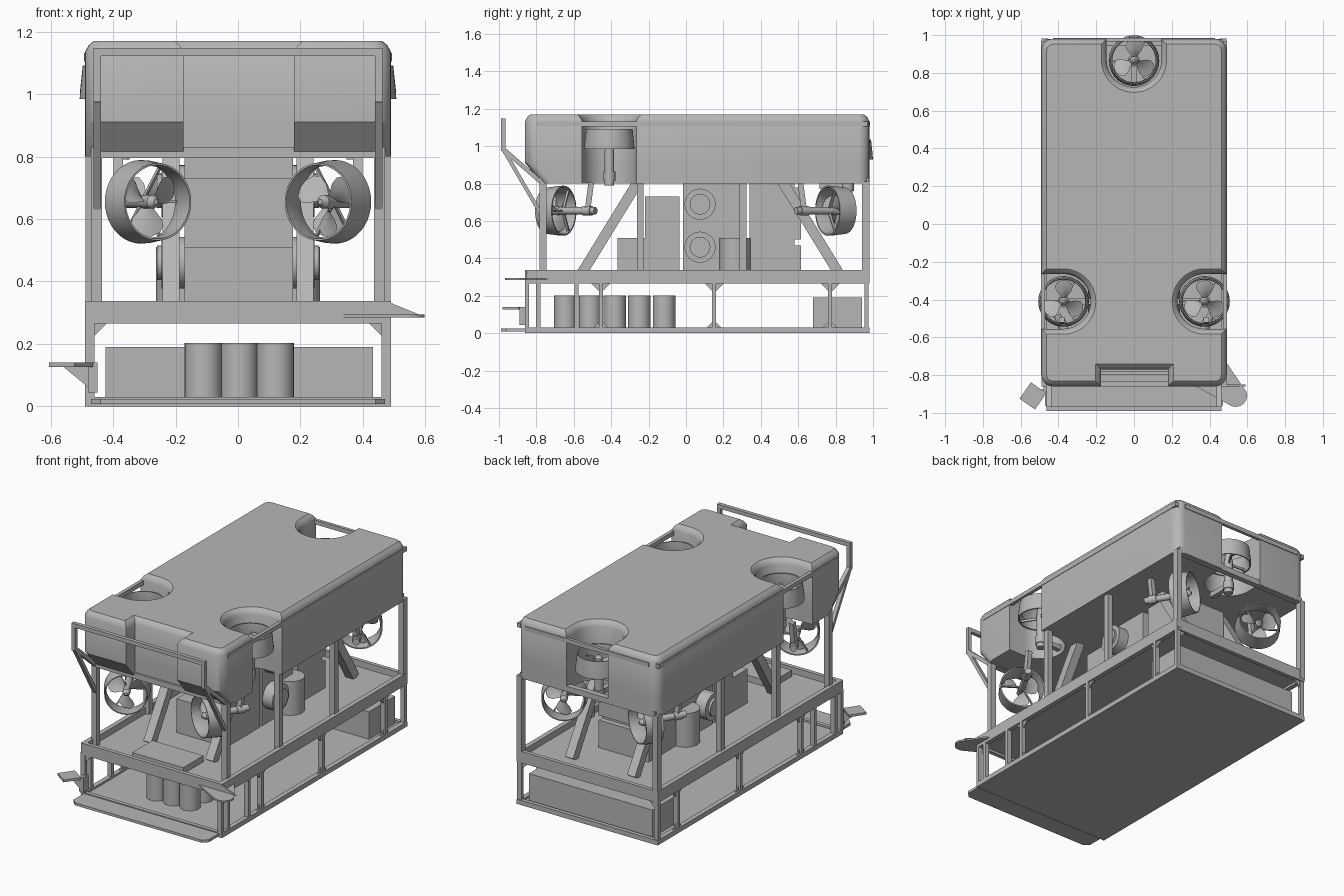
import bpy, bmesh, math
from mathutils import Vector, Matrix

if "Cube" in bpy.data.objects:
    bpy.data.objects.remove(bpy.data.objects["Cube"])

grey = bpy.data.materials.new("plain grey")
grey.diffuse_color = (0.47, 0.47, 0.47, 1)
grey.use_nodes = True
grey.node_tree.nodes["Principled BSDF"].inputs["Base Color"].default_value = grey.diffuse_color


def finish(bm, name):
    bmesh.ops.recalc_face_normals(bm, faces=bm.faces[:])
    me = bpy.data.meshes.new(name)
    bm.to_mesh(me)
    bm.free()
    me.materials.append(grey)
    me.shade_smooth()
    me.set_sharp_from_angle(angle=math.radians(32))
    ob = bpy.data.objects.new(name, me)
    bpy.context.collection.objects.link(ob)
    return ob


def add_box(bm, x0, x1, y0, y1, z0, z1):
    m = Matrix.Translation(((x0 + x1) / 2, (y0 + y1) / 2, (z0 + z1) / 2)) @ \
        Matrix.Diagonal((x1 - x0, y1 - y0, z1 - z0, 1))
    bmesh.ops.create_cube(bm, size=1, matrix=m)


def add_bar(bm, a, b, w, h):
    # square bar between two points; w runs along x where possible
    a, b = Vector(a), Vector(b)
    d = (b - a).normalized()
    side = Vector((1, 0, 0)) if abs(d.x) < 0.9 else Vector((0, 1, 0))
    side = (side - d * side.dot(d)).normalized()
    rot = Matrix((side, d.cross(side), d)).transposed().to_4x4()
    m = Matrix.Translation((a + b) / 2) @ rot @ Matrix.Diagonal((w, h, (b - a).length, 1))
    bmesh.ops.create_cube(bm, size=1, matrix=m)


def add_cyl(bm, loc, r, depth, axis='Z', seg=32, r2=None):
    rot = {'Z': Matrix(), 'X': Matrix.Rotation(math.pi / 2, 4, 'Y')}[axis]
    bmesh.ops.create_cone(bm, cap_ends=True, segments=seg, radius1=r, radius2=r if r2 is None else r2,
                          depth=depth, matrix=Matrix.Translation(loc) @ rot)


def add_prism(bm, pts, axis, lo, hi):
    # flat outline extruded along an axis
    put = {'z': lambda p, t: (p[0], p[1], t), 'x': lambda p, t: (t, p[0], p[1]),
           'y': lambda p, t: (p[0], t, p[1])}[axis]
    f = bm.faces.new([bm.verts.new(put(p, lo)) for p in pts])
    g = bmesh.ops.extrude_face_region(bm, geom=[f])
    off = Vector(put((0, 0), hi - lo))
    bmesh.ops.translate(bm, vec=off, verts=[v for v in g['geom'] if isinstance(v, bmesh.types.BMVert)])
    bm.faces.new([bm.verts.new(put(p, lo)) for p in pts]) if f not in bm.faces else None


def arc(cx, cy, r, a0, a1, n):
    return [(cx + r * math.cos(math.radians(a0 + (a1 - a0) * i / n)),
             cy + r * math.sin(math.radians(a0 + (a1 - a0) * i / n))) for i in range(n + 1)]


# Foam float: plan outline with thruster cut-outs and front notch
outline = (arc(-.43, -.80, .06, 180, 270, 6) + [(-.175, -.86), (-.175, -.77), (.18, -.77), (.18, -.86)]
           + arc(.43, -.80, .06, 270, 360, 6) + [(.49, -.555)] + arc(.375, -.41, .145, 270, 90, 24)
           + [(.49, -.265)] + arc(.43, .92, .06, 0, 90, 6) + [(.145, .98)]
           + arc(0, .87, .145, 0, -180, 24) + [(-.145, .98)] + arc(-.43, .92, .06, 90, 180, 6)
           + [(-.49, -.265)] + arc(-.375, -.41, .145, 90, -90, 24) + [(-.49, -.555)])
bm = bmesh.new()
levels = []
for z in (1.135, .91, .80):
    # lowest level is pulled back to make the sloping chin
    levels.append([bm.verts.new((x, y + (.09 if z < .9 and y < -.79 else 0), z)) for x, y in outline])
n = len(outline)
top = bm.faces.new(levels[0])
for up, dn in zip(levels, levels[1:]):
    for i in range(n):
        bm.faces.new((up[i], dn[i], dn[(i + 1) % n], up[(i + 1) % n]))
bm.faces.new(levels[-1][::-1])
bm.normal_update()
bmesh.ops.inset_region(bm, faces=[top], thickness=.012, depth=.022, use_even_offset=True)
bmesh.ops.inset_region(bm, faces=[top], thickness=.016, depth=.013, use_even_offset=True)
finish(bm, "foam_float")


# Ducted thruster: propeller end along local +z, motor along -z
def thruster(name, loc, direction, motor_r, arm):
    bm = bmesh.new()
    prof = [(.124, .052), (.133, -.03), (.134, -.055), (.126, -.055), (.115, 0), (.118, .052)]
    seg = 40
    rings = [[bm.verts.new((r * math.cos(math.tau * i / seg), r * math.sin(math.tau * i / seg), z))
              for i in range(seg)] for r, z in prof]
    for a, b in zip(rings, rings[1:] + rings[:1]):
        for i in range(seg):
            j = (i + 1) % seg
            bm.faces.new((a[i], a[j], b[j], b[i]))
    # propeller blades
    for k in range(3):
        grid = []
        for r, half in ((.018, .45), (.04, .55), (.065, .62), (.09, .55), (.105, .38), (.112, .15)):
            row = []
            for t in (-1, -.5, 0, .5, 1):
                a = k * math.tau / 3 + .5 + half * t
                row.append(bm.verts.new((r * math.cos(a), r * math.sin(a), .045 * half * t - .015)))
            grid.append(row)
        blade = [bm.faces.new((p[i], p[i + 1], q[i + 1], q[i]))
                 for p, q in zip(grid, grid[1:]) for i in range(4)]
        bmesh.ops.solidify(bm, geom=blade, thickness=.004)
        # duct struts behind the blades
        a = k * math.tau / 3
        add_bar(bm, (0, 0, -.05), (.125 * math.cos(a), .125 * math.sin(a), -.045), .008, .014)
    add_cyl(bm, (0, 0, -.005), .022, .05, seg=20)
    add_cyl(bm, (0, 0, .03), .022, .02, seg=20, r2=.008)
    add_cyl(bm, (0, 0, -.14), motor_r, .22, seg=24)
    add_cyl(bm, (0, 0, -.20), motor_r + .006, .05, seg=24)
    rot = Vector(direction).to_track_quat('Z', 'Y').to_matrix().to_4x4()
    bm.transform(Matrix.Translation(loc) @ rot)
    # mounting arm from the motor
    root = Vector(loc) - Vector(direction).normalized() * .2
    add_bar(bm, root, root + Vector(arm), .03, .03)
    finish(bm, name)


for s, side in ((1, "right"), (-1, "left")):
    thruster("front_thruster_" + side, (.283 * s, -.70, .655), (-.5 * s, -.866, 0), .02, (0, .02, .15))
    thruster("rear_thruster_" + side, (.283 * s, .805, .655), (-.5 * s, .866, 0), .02, (0, -.02, .15))
    thruster("vertical_thruster_" + side, (.373 * s, -.41, 1.04), (0, 0, 1), .026, (-.15 * s, 0, 0))
thruster("vertical_thruster_rear", (0, .865, .985), (0, 0, 1), .026, (0, -.15, 0))

# Bottom skid plate with front lip
bm = bmesh.new()
add_box(bm, -.485, .485, -.86, .98, 0, .018)
add_prism(bm, [(-.47, -.84), (-.47, -.96), (-.44, -.99), (.44, -.99), (.47, -.96), (.47, -.84)], 'z', .008, .024)
finish(bm, "skid_plate")

# Deck plate, front step
bm = bmesh.new()
add_box(bm, -.46, .46, -.84, .96, .28, .298)
add_box(bm, -.175, .18, -.80, -.60, .298, .337)
finish(bm, "deck")

# Lower frame: rails, posts and gussets
bm = bmesh.new()
for s in (-1, 1):
    x0, x1 = sorted((.46 * s, .49 * s))
    add_box(bm, x0, x1, -.86, .98, .265, .337)
    add_box(bm, x0, x1, -.86, .98, 0, .03)
    for y in (-.85, -.79, -.585, -.455, .15, .77, .965):
        add_box(bm, x0, x1, y - .011, y + .011, .02, .28)
    t0, t1 = sorted((.471 * s, .479 * s))
    for y in (-.455, .15, .77):
        for d in (-1, 1):
            add_prism(bm, [(y, .27), (y + .055 * d, .27), (y, .215)], 'x', t0, t1)
            add_prism(bm, [(y, .025), (y + .045 * d, .025), (y, .07)], 'x', t0, t1)
    for y in (-.85, .965):
        add_prism(bm, [(.47 * s, .27), (.415 * s, .27), (.47 * s, .215)], 'y', y - .005, y + .005)
for y0, y1 in ((-.86, -.835), (.955, .98)):
    add_box(bm, -.47, .47, y0, y1, .265, .337)
    add_box(bm, -.47, .47, y0, y1, 0, .03)
finish(bm, "lower_frame")

# Upper frame: posts, inner diagonals, cross bars, rails around the float
bm = bmesh.new()
for s in (-1, 1):
    for y in (-.765, -.245, .305):
        add_box(bm, .453 * s - .018, .453 * s + .018, y - .018, y + .018, .3, .81)
    add_box(bm, .472 * s - .017, .472 * s + .017, .942, .982, .28, .81)
    add_bar(bm, (.215 * s, -.57, .30), (.215 * s, -.25, .82), .055, .055)
    add_bar(bm, (.215 * s, .83, .30), (.215 * s, .51, .82), .055, .055)
    add_box(bm, .482 * s - .011, .482 * s + .011, -.80, .97, 1.105, 1.132)
for y in (-.765, .96):
    add_box(bm, -.47, .47, y - .018, y + .018, .795, .83)
add_box(bm, -.43, .43, .965, .985, 1.105, 1.132)
finish(bm, "upper_frame")

# Front bumper hoop
bm = bmesh.new()
add_box(bm, -.462, .462, -.99, -.966, 1.122, 1.147)
for s in (-1, 1):
    add_box(bm, .45 * s - .012, .45 * s + .012, -.99, -.966, .975, 1.13)
    add_bar(bm, (.45 * s, -.978, .985), (.45 * s, -.765, .80), .024, .024)
    add_bar(bm, (.45 * s, -.978, .985), (.45 * s, -.765, .62), .024, .02)
finish(bm, "front_bumper")

# Equipment housings along the centre
bm = bmesh.new()
for y0, y1, z0, z1 in ((-.365, -.22, .29, .51), (-.22, -.035, .29, .73), (-.015, .29, .29, .81),
                       (.34, .58, .29, .81), (.58, .615, .5, .78), (.58, .615, .29, .47)):
    add_box(bm, -.172, .176, y0, y1, z0, z1)
finish(bm, "equipment_housings")

# Side drums and upright canisters
bm = bmesh.new()
for s in (-1, 1):
    for z in (.46, .69):
        add_cyl(bm, (.20 * s, .075, z), .083, .09, 'X')
        add_cyl(bm, (.25 * s, .075, z), .055, .02, 'X')
    add_cyl(bm, (.18 * s, .262, .40), .083, .22)
finish(bm, "side_canisters")

# Battery cylinders and rear ballast box in the lower bay
bm = bmesh.new()
for i in range(3):
    for j in range(5):
        add_cyl(bm, (.004 + .115 * (i - 1), -.645 + .132 * j, .11), .06, .186, seg=28)
finish(bm, "battery_cylinders")
bm = bmesh.new()
add_box(bm, -.425, .433, .68, .94, .015, .19)
finish(bm, "ballast_box")

# Rounded shelf on the right front corner
bm = bmesh.new()
add_prism(bm, [(.32, -.855)] + arc(.538, -.908, .06, -125, 20, 12) + [(.48, -.72)], 'z', .284, .294)
add_prism(bm, [(.48, .29), (.59, .29), (.48, .335)], 'y', -.86, -.85)
finish(bm, "corner_shelf")

# Small tray with bracket on the left front corner
bm = bmesh.new()
bmesh.ops.create_cube(bm, size=1, matrix=Matrix.Translation((-.535, -.91, .133))
                      @ Matrix.Rotation(math.radians(-35), 4, 'Z') @ Matrix.Diagonal((.10, .105, .014, 1)))
add_prism(bm, [(-.46, .127), (-.56, .127), (-.46, .045)], 'y', -.885, -.875)
add_box(bm, -.48, -.45, -.89, -.84, .045, .14)
finish(bm, "corner_tray")
